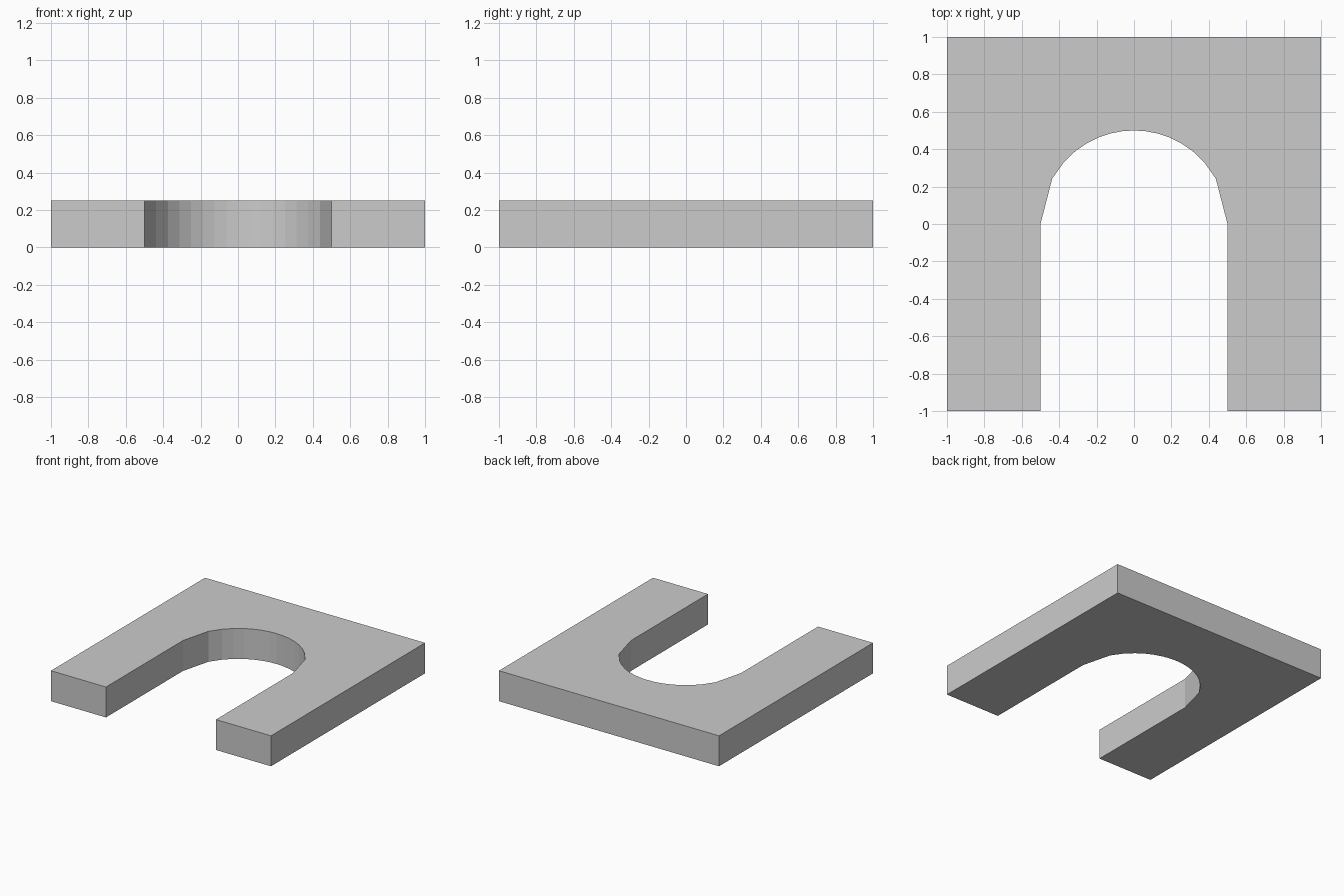
import bpy, bmesh
from math import sqrt

if "Cube" in bpy.data.objects:
    bpy.data.objects.remove(bpy.data.objects["Cube"])

HEIGHT = 0.25
RADIUS = 0.5
STEPS = 16

# Arch opening: points evenly spaced across the width, lying on a circle
arch = []
for i in range(STEPS + 1):
    x = -RADIUS + 2 * RADIUS * i / STEPS
    arch.append((x, sqrt(max(0.0, RADIUS ** 2 - x * x))))

# Outline of the slab, counter-clockwise from the front left corner
outline = [(-1, -1), (-RADIUS, -1)] + arch + [(RADIUS, -1), (1, -1), (1, 1), (-1, 1)]

# Extrude the outline upwards into a solid slab
bm = bmesh.new()
base = bm.faces.new([bm.verts.new((x, y, 0)) for x, y in outline])
top = bmesh.ops.extrude_face_region(bm, geom=[base], use_keep_orig=True)
bmesh.ops.translate(bm, vec=(0, 0, HEIGHT),
                    verts=[g for g in top["geom"] if isinstance(g, bmesh.types.BMVert)])
bmesh.ops.recalc_face_normals(bm, faces=bm.faces[:])

mesh = bpy.data.meshes.new("arch_slab")
bm.to_mesh(mesh)
bm.free()
slab = bpy.data.objects.new("arch_slab", mesh)
bpy.context.collection.objects.link(slab)
